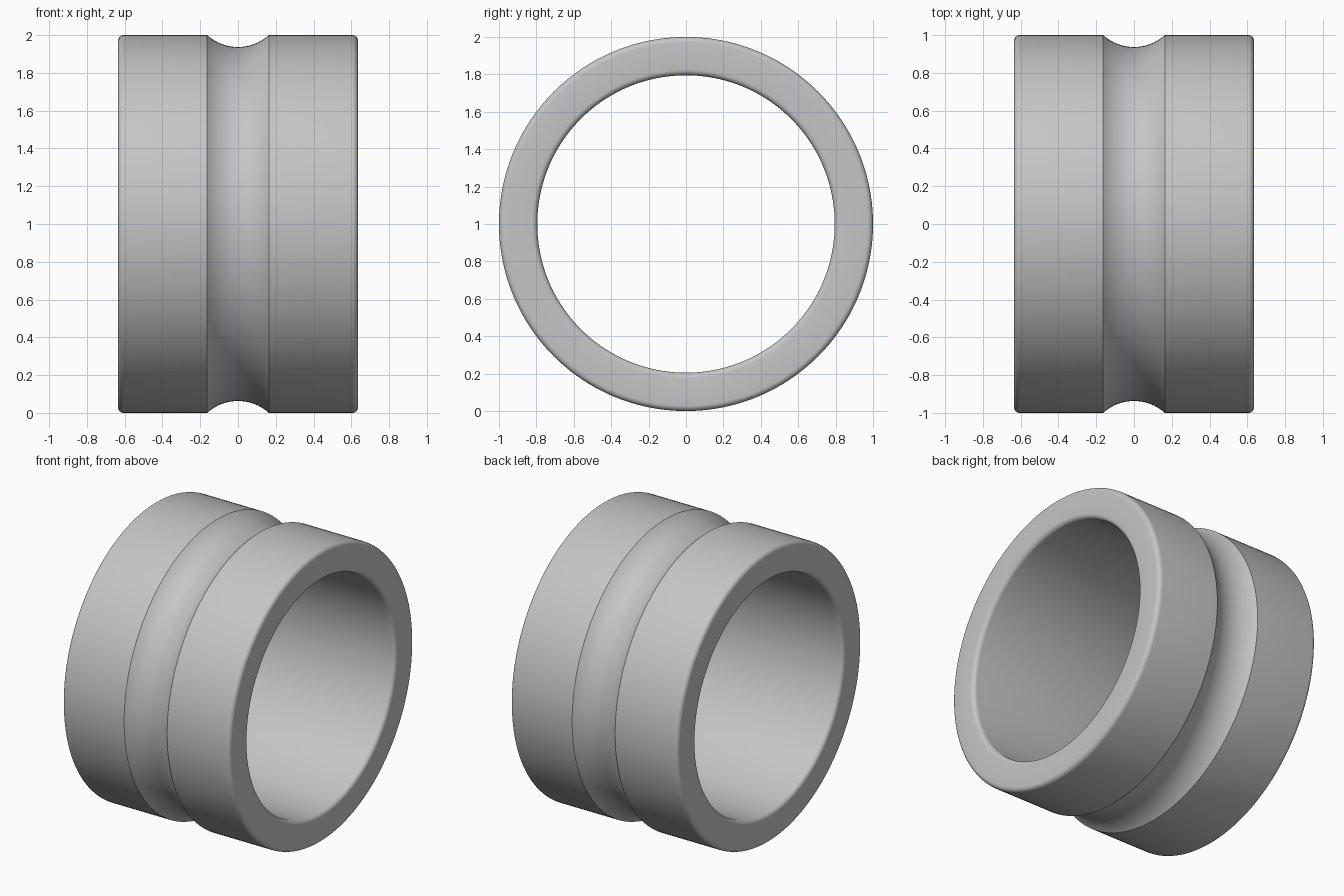
import bpy, bmesh
from math import sin, cos, pi, asin, radians
from mathutils import Matrix, Vector

cube = bpy.data.objects.get("Cube")
if cube:
    bpy.data.objects.remove(cube, do_unlink=True)

HALF, OUTER, BORE = 0.635, 1.0, 0.795
FILLET = 0.03
GROOVE_HALF, GROOVE_DEPTH = 0.163, 0.063
SEGMENTS = 160

metal = bpy.data.materials.new("plain_grey")
metal.use_nodes = True
GREY = (0.56, 0.56, 0.56, 1)
metal.diffuse_color = GREY
metal.node_tree.nodes["Principled BSDF"].inputs["Base Color"].default_value = GREY


def arc(cx, cr, radius, start, end, steps):
    """Arc points as (x along the axis, distance from the axis)."""
    angles = [start + (end - start) * i / steps for i in range(steps + 1)]
    return [(cx + radius * cos(a), cr + radius * sin(a)) for a in angles]


# Closed wall section: groove, then rounded end corners on both sides
groove_r = (GROOVE_HALF ** 2 + GROOVE_DEPTH ** 2) / (2 * GROOVE_DEPTH)
spread = asin(GROOVE_HALF / groove_r)
groove = arc(0, OUTER - GROOVE_DEPTH + groove_r, groove_r,
             -pi / 2 - spread, -pi / 2 + spread, 20)
end = HALF - FILLET
right = (arc(end, OUTER - FILLET, FILLET, pi / 2, 0, 6)
         + arc(end, BORE + FILLET, FILLET, 0, -pi / 2, 6))
left = [(-x, r) for x, r in reversed(right)]
section = groove + right + left

# Revolve the section around the x axis
bm = bmesh.new()
verts = [bm.verts.new((x, 0, r)) for x, r in section]
edges = [bm.edges.new((v, verts[(i + 1) % len(verts)])) for i, v in enumerate(verts)]
bmesh.ops.spin(bm, geom=verts + edges, cent=(0, 0, 0), axis=(1, 0, 0),
               angle=2 * pi, steps=SEGMENTS, use_merge=True)
bmesh.ops.remove_doubles(bm, verts=bm.verts[:], dist=0.0001)
bmesh.ops.recalc_face_normals(bm, faces=bm.faces[:])
bmesh.ops.translate(bm, verts=bm.verts[:], vec=(0, 0, OUTER))

mesh = bpy.data.meshes.new("grooved_ring")
bm.to_mesh(mesh)
bm.free()
mesh.materials.append(metal)
ring = bpy.data.objects.new("grooved_ring", mesh)
bpy.context.collection.objects.link(ring)

# Smooth surfaces with crisp groove rims
bpy.ops.object.select_all(action="DESELECT")
ring.select_set(True)
bpy.context.view_layer.objects.active = ring
bpy.ops.object.shade_smooth_by_angle(angle=radians(25))
